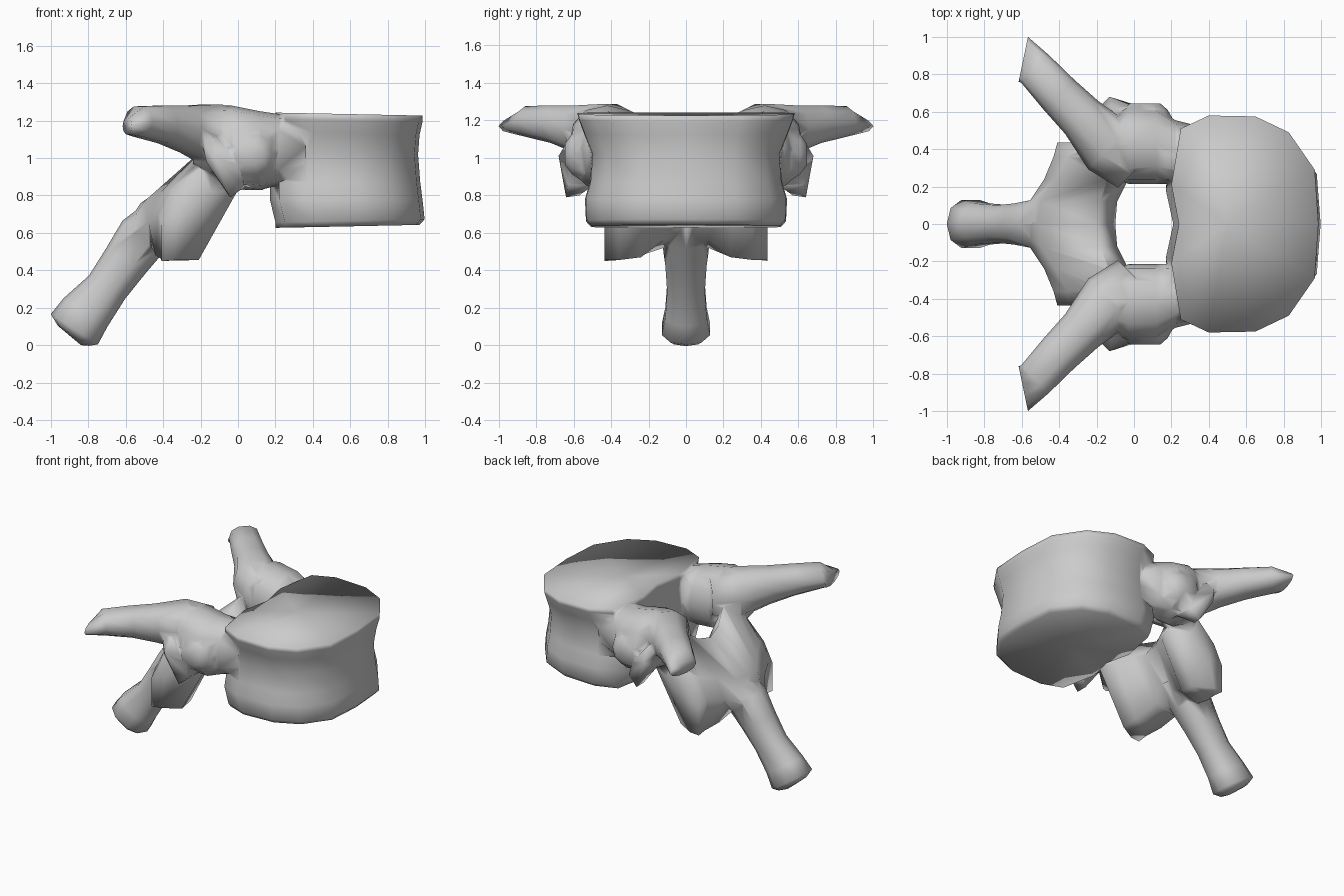
import bpy, bmesh, math
from mathutils import Vector

parts = []


def loft(name, rings, mirror=False, cap_start=None, cap_end=None):
    """Skin a list of equal-length rings; ends close as fans."""
    bm = bmesh.new()
    for s in ((1, -1) if mirror else (1,)):
        flip = lambda p: Vector((p[0], p[1] * s, p[2]))
        vs = [[bm.verts.new(flip(p)) for p in r] for r in rings]
        n = len(vs[0])
        for a, b in zip(vs, vs[1:]):
            for i in range(n):
                bm.faces.new((a[i], a[(i + 1) % n], b[(i + 1) % n], b[i]))
        for ring, tip in ((vs[0], cap_start), (vs[-1], cap_end)):
            mid = sum((v.co for v in ring), Vector()) / n
            c = bm.verts.new(flip(tip) if tip else mid)
            for i in range(n):
                bm.faces.new((ring[i], ring[(i + 1) % n], c))
    bmesh.ops.recalc_face_normals(bm, faces=bm.faces)
    me = bpy.data.meshes.new(name)
    bm.to_mesh(me)
    bm.free()
    for p in me.polygons:
        p.use_smooth = True
    ob = bpy.data.objects.new(name, me)
    bpy.context.collection.objects.link(ob)
    parts.append(ob)


def oval(c, u, v, n=10, e=0.85):
    """Slightly squared ellipse with half-axes u and v."""
    c, u, v = Vector(c), Vector(u), Vector(v)
    f = lambda t: math.copysign(abs(t) ** e, t)
    return [c + u * f(math.cos(k * math.tau / n)) + v * f(math.sin(k * math.tau / n))
            for k in range(n)]


# Drum-shaped body: kidney outline with a waist
half = [(0.24, 0), (0.20, 0.21), (0.25, 0.51), (0.40, 0.58), (0.65, 0.575),
        (0.83, 0.49), (0.97, 0.29), (0.99, 0)]
outline = half + [(x, -y) for x, y in half[-2:0:-1]]
levels = [(0.635, 0.95, 0.87), (0.665, 1.02, 0.92), (0.78, 0.99, 0.93), (0.87, 0.96, 0.885),
          (1.02, 0.93, 0.865), (1.13, 0.95, 0.94), (1.20, 0.99, 0.985), (1.235, 0.99, 1.0)]
rings = []
for z, sx, sy in levels:
    tilt = 0.02 if z < 0.7 else (-0.02 if z > 1.1 else 0)
    back = -0.03 if 0.7 < z < 1.1 else 0
    rings.append([(0.6 + (x - 0.6) * sx if x > 0.5 else x + back, y * sy,
                   z + tilt * (x - 0.6)) for x, y in outline])
loft("vertebra", rings, cap_start=(0.58, 0, 0.64), cap_end=(0.5, 0, 1.225))

# Pedicles joining body and arch
ped = [(0.36, 0.36, 1.06, 0.16, 0.17), (0.22, 0.385, 1.045, 0.17, 0.19),
       (0.12, 0.42, 1.04, 0.205, 0.21), (-0.03, 0.42, 1.06, 0.205, 0.22),
       (-0.15, 0.41, 1.09, 0.15, 0.19), (-0.24, 0.40, 1.10, 0.09, 0.13)]
loft("pedicle", [oval((x, y, z), (0, ry, 0), (0, 0, rz), 12) for x, y, z, ry, rz in ped],
     mirror=True)

# Rounded rib-facet swelling on the outer side
swell = [(0.40, 0.19, 0.20), (0.54, 0.16, 0.16), (0.61, 0.12, 0.11), (0.645, 0.08, 0.06)]
loft("side_swelling", [oval((0.06, y, 1.02), (rx, 0, 0), (0, 0, rz), 10)
                       for y, rx, rz in swell], mirror=True)

# Hanging facet flap behind the swelling
flap_in = [(-0.20, 0.50, 1.13), (-0.10, 0.50, 1.13), (0.04, 0.50, 0.95),
           (0.04, 0.50, 0.85), (-0.05, 0.57, 0.80), (-0.16, 0.50, 0.97)]
flap_out = [(-0.20, 0.61, 1.12), (-0.12, 0.62, 1.11), (0.0, 0.63, 0.97),
            (0.03, 0.63, 0.86), (-0.04, 0.64, 0.79), (-0.17, 0.63, 0.98)]
loft("facet_flap", [flap_in, flap_out], mirror=True, cap_end=(-0.13, 0.68, 1.01))

# Transverse processes sweeping back and out, chisel-tipped
d = Vector((0.70, 0.71, 0))
tp = [((0.02, 0.30, 1.10), 0.15, 0.14), ((-0.13, 0.41, 1.12), 0.165, 0.175),
      ((-0.28, 0.57, 1.155), 0.125, 0.13), ((-0.40, 0.69, 1.18), 0.115, 0.105),
      ((-0.53, 0.83, 1.195), 0.105, 0.085)]
rings = [oval(c, d * w, (0, 0, h)) for c, w, h in tp]
rings.append(oval((-0.592, 0.88, 1.17), (0.025, 0.12, 0), (0, 0, 0.045), 10, 1))
loft("transverse_process", rings, mirror=True)

# Lamina plate with the lower joint facets, lofted across the width
lam = [(0.0, [(-0.20, 0.96), (-0.52, 0.76), (-0.64, 0.58), (-0.50, 0.53), (-0.32, 0.62), (-0.10, 0.82)]),
       (0.12, [(-0.18, 0.99), (-0.50, 0.77), (-0.56, 0.60), (-0.46, 0.52), (-0.29, 0.56), (-0.09, 0.84)]),
       (0.24, [(-0.14, 1.09), (-0.42, 0.81), (-0.48, 0.66), (-0.44, 0.48), (-0.22, 0.47), (-0.03, 0.84)]),
       (0.36, [(-0.13, 1.12), (-0.36, 0.84), (-0.43, 0.70), (-0.41, 0.46), (-0.21, 0.455), (0.0, 0.83)]),
       (0.435, [(-0.20, 0.94), (-0.34, 0.80), (-0.41, 0.66), (-0.41, 0.45), (-0.34, 0.455), (-0.14, 0.82)])]
full = [(-y, s) for y, s in lam[:0:-1]] + lam
loft("lamina", [[(x, y, z) for x, z in s] for y, s in full])

# Spinous process, a long blade down and back with a knobbed end
nrm = Vector((0.84, 0, -0.54))
sp = [((-0.36, 0.72), 0.12, 0.12), ((-0.50, 0.59), 0.14, 0.135), ((-0.60, 0.45), 0.125, 0.115),
      ((-0.70, 0.31), 0.115, 0.105), ((-0.815, 0.175), 0.14, 0.115), ((-0.875, 0.085), 0.15, 0.135),
      ((-0.88, 0.05), 0.10, 0.10)]
loft("spinous_process", [oval((x, 0, z), nrm * t, (0, w, 0), 10) for (x, z), t, w in sp],
     cap_end=(-0.84, 0, 0.0))

# Unite every part with the body into one coarse, smooth-shaded bone
bone, others = parts[0], parts[1:]
for ob in others:
    m = bone.modifiers.new("Join " + ob.name, 'BOOLEAN')
    m.operation, m.solver, m.object = 'UNION', 'EXACT', ob
bpy.context.view_layer.objects.active = bone
bone.select_set(True)
for m in list(bone.modifiers):
    bpy.ops.object.modifier_apply(modifier=m.name)
for ob in others:
    bpy.data.objects.remove(ob)
for p in bone.data.polygons:
    p.use_smooth = True
